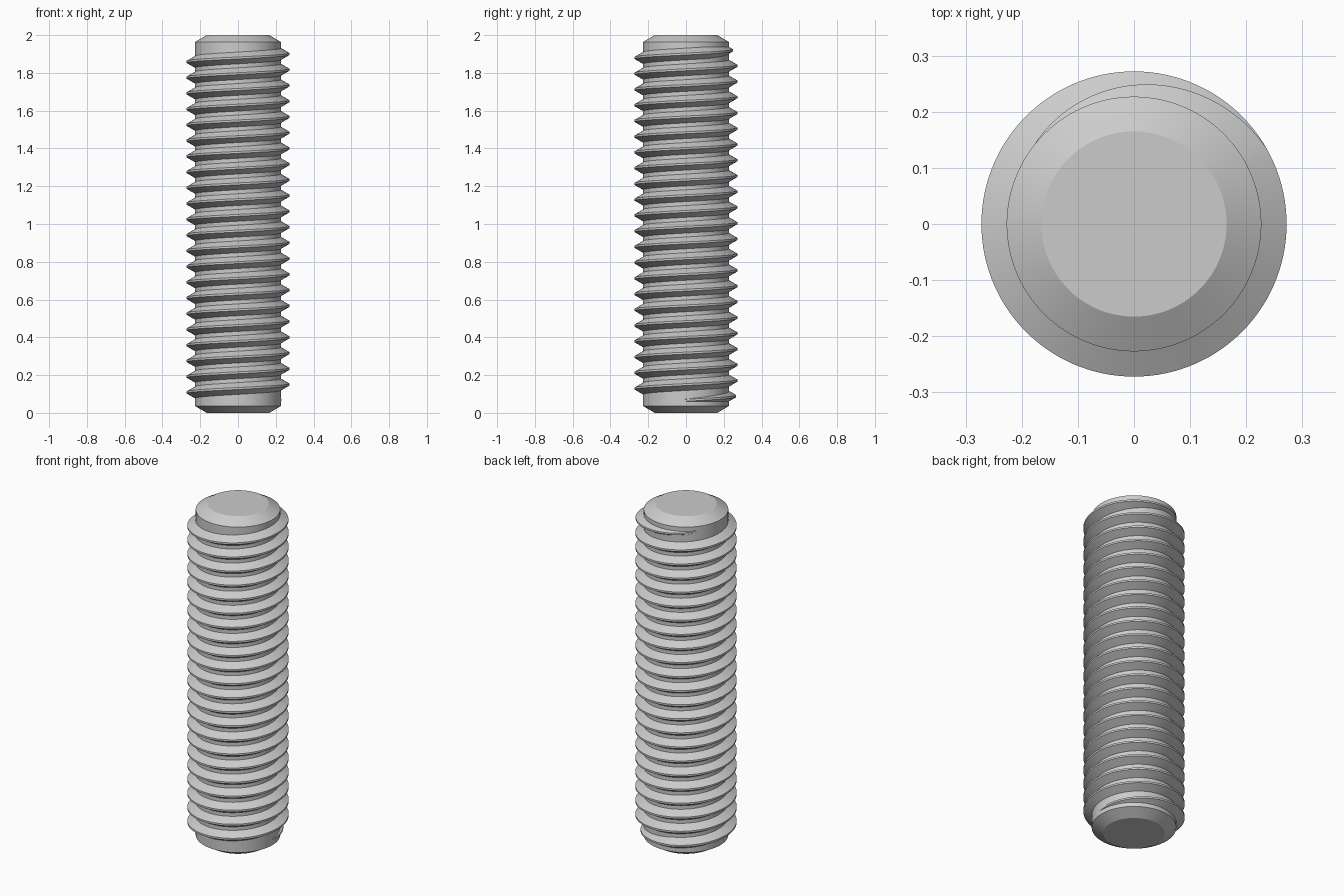
import bpy
import bmesh
from math import sin, cos, tan, radians

cube = bpy.data.objects.get("Cube")
if cube:
    bpy.data.objects.remove(cube)

LENGTH = 2.0
PITCH = 1 / 12
ROOT, CREST, END_R = 0.227, 0.272, 0.165   # core, thread and end-face radii
CHAMFER = 0.036
STEP = 3                                   # degrees per segment

steel = bpy.data.materials.new("grey steel")
steel.use_nodes = True
colour = (0.6, 0.6, 0.6, 1)
steel.diffuse_color = colour
steel.node_tree.nodes["Principled BSDF"].inputs["Base Color"].default_value = colour


def ring_point(r, angle, z):
    return (r * cos(radians(angle)), r * sin(radians(angle)), z)


def bridge(bm, a, b, wrap):
    n = len(a)
    for i in range(n if wrap else n - 1):
        j = (i + 1) % n
        bm.faces.new((a[i], a[j], b[j], b[i]))


def finish(bm, name):
    bmesh.ops.recalc_face_normals(bm, faces=bm.faces)
    mesh = bpy.data.meshes.new(name)
    bm.to_mesh(mesh)
    bm.free()
    mesh.materials.append(steel)
    obj = bpy.data.objects.new(name, mesh)
    bpy.context.collection.objects.link(obj)
    bpy.ops.object.select_all(action='DESELECT')
    obj.select_set(True)
    bpy.context.view_layer.objects.active = obj
    bpy.ops.object.shade_smooth_by_angle(angle=radians(20))
    return obj


# Rod core: a lathed cylinder with a chamfer at each end
bm = bmesh.new()
profile = [(END_R, 0), (ROOT, CHAMFER), (ROOT, LENGTH - CHAMFER), (END_R, LENGTH)]
rings = [[bm.verts.new(ring_point(r, a, z)) for a in range(0, 360, STEP)]
         for r, z in profile]
for lower, upper in zip(rings, rings[1:]):
    bridge(bm, lower, upper, True)
bm.faces.new(rings[0])
bm.faces.new(rings[-1])
finish(bm, "rod_core")

# Thread: a right-handed helical ridge that sinks into the core at both ends
TURNS = 22
START, END = -6, TURNS * 360 + 144
FADE = 114
BASE_Z = 1.9 - TURNS * PITCH
tip = PITCH / 16
foot = tip + (CREST - ROOT) * tan(radians(30))
section = [(ROOT - 0.03, -foot), (ROOT, -foot), (CREST, -tip),
           (CREST, tip), (ROOT, foot), (ROOT - 0.03, foot)]

bm = bmesh.new()
sections = []
for angle in range(START, END + 1, STEP):
    height = min(1, (angle - START) / FADE, (END - angle) / FADE)
    sink = (1 - height) * (CREST - ROOT + 0.001)
    z = BASE_Z + PITCH * angle / 360
    sections.append([bm.verts.new(ring_point(r - sink, angle, z + dz))
                     for r, dz in section])
for a, b in zip(sections, sections[1:]):
    bridge(bm, a, b, True)
bm.faces.new(sections[0])
bm.faces.new(sections[-1])
finish(bm, "screw_thread")
